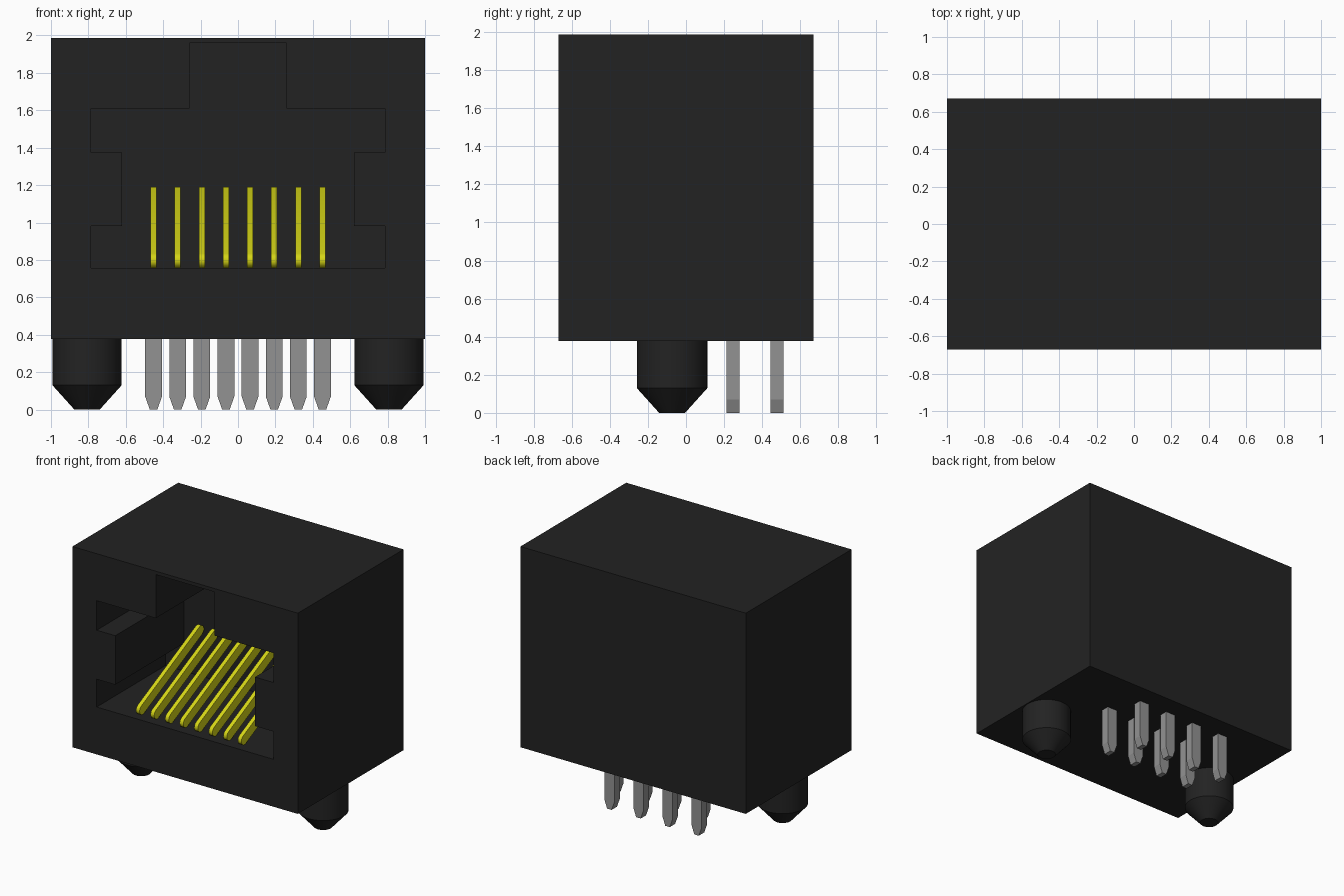
import bpy, bmesh, math

cube = bpy.data.objects.get("Cube")
if cube:
    bpy.data.objects.remove(cube, do_unlink=True)


def material(name, rgb):
    m = bpy.data.materials.new(name)
    m.use_nodes = True
    m.diffuse_color = (*rgb, 1)
    bsdf = next(n for n in m.node_tree.nodes if n.type == 'BSDF_PRINCIPLED')
    bsdf.inputs["Base Color"].default_value = (*rgb, 1)
    return m


BLACK = material("black plastic", (0.0165, 0.0165, 0.0165))
YELLOW = material("yellow contact", (0.66, 0.66, 0.008))
GREY = material("grey metal", (0.29, 0.29, 0.29))


def prism(name, outline, axis, start, end, mat):
    """Extrude a 2D outline along x (outline is y,z) or y (outline is x,z)."""
    bm = bmesh.new()
    place = (lambda a, b: (start, a, b)) if axis == 'x' else (lambda a, b: (a, start, b))
    face = bm.faces.new([bm.verts.new(place(a, b)) for a, b in outline])
    ext = bmesh.ops.extrude_face_region(bm, geom=[face])
    d = end - start
    bmesh.ops.translate(bm, vec=(d, 0, 0) if axis == 'x' else (0, d, 0),
                        verts=[v for v in ext["geom"] if isinstance(v, bmesh.types.BMVert)])
    bmesh.ops.recalc_face_normals(bm, faces=bm.faces)
    me = bpy.data.meshes.new(name)
    bm.to_mesh(me)
    bm.free()
    me.materials.append(mat)
    ob = bpy.data.objects.new(name, me)
    bpy.context.collection.objects.link(ob)
    return ob


def smooth(ob, angle=30):
    bpy.ops.object.select_all(action='DESELECT')
    ob.select_set(True)
    bpy.context.view_layer.objects.active = ob
    bpy.ops.object.shade_smooth_by_angle(angle=math.radians(angle))


# Housing block with the stepped plug opening cut into its front
FRONT, BACK, BOTTOM, TOP = -0.67, 0.67, 0.377, 1.987
housing = prism("housing", [(-1, BOTTOM), (1, BOTTOM), (1, TOP), (-1, TOP)],
                'y', FRONT, BACK, BLACK)
half = [(0.785, 0.757), (0.785, 0.98), (0.62, 0.98), (0.62, 1.373),
        (0.785, 1.373), (0.785, 1.61), (0.26, 1.61), (0.26, 1.96)]
opening = half + [(-x, z) for x, z in reversed(half)]
cutter = prism("opening_cutter", opening, 'y', FRONT - 0.1, 0.20, BLACK)
cutter.hide_render = True
mod = housing.modifiers.new("opening", 'BOOLEAN')
mod.operation = 'DIFFERENCE'
mod.solver = 'EXACT'
mod.object = cutter
bpy.context.view_layer.objects.active = housing
bpy.ops.object.modifier_apply(modifier=mod.name)
bpy.data.objects.remove(cutter, do_unlink=True)

# Slanted spring contact outline: a bar with rounded ends
y0, z0, y1, z1, r = -0.585, 0.798, 0.15, 1.15, 0.04
slope = math.atan2(z1 - z0, y1 - y0)
bar = []
for cy, cz, first in ((y1, z1, slope - math.pi / 2), (y0, z0, slope + math.pi / 2)):
    for k in range(9):
        a = first + math.pi * k / 8
        bar.append((cy + r * math.cos(a), cz + r * math.sin(a)))

# Eight contacts, and eight pins staggered over two rows
for i in range(8):
    x = -0.4515 + 0.129 * i
    contact = prism(f"contact_{i + 1}", bar, 'x', x - 0.016, x + 0.016, YELLOW)
    smooth(contact)
    y = 0.477 if i % 2 == 0 else 0.248
    pin = [(x - 0.045, 0.42), (x - 0.045, 0.07), (x - 0.02, 0.0),
           (x + 0.02, 0.0), (x + 0.045, 0.07), (x + 0.045, 0.42)]
    prism(f"pin_{i + 1}", pin, 'y', y - 0.034, y + 0.034, GREY)

# Tapered locating pegs
for side, name in ((1, "left_peg"), (-1, "right_peg")):
    bm = bmesh.new()
    for r_low, r_high, low, high in ((0.068, 0.185, 0.0, 0.13), (0.185, 0.185, 0.13, 0.40)):
        cone = bmesh.ops.create_cone(bm, cap_ends=True, segments=48, radius1=r_low,
                                     radius2=r_high, depth=high - low)
        bmesh.ops.translate(bm, vec=(side * 0.807, -0.073, (low + high) / 2),
                            verts=cone["verts"])
    # Join the two sections into one closed shell
    inner = [f for f in bm.faces if len(f.verts) > 4
             and abs(f.calc_center_median().z - 0.13) < 0.001]
    bmesh.ops.delete(bm, geom=inner, context='FACES_ONLY')
    bmesh.ops.remove_doubles(bm, verts=bm.verts, dist=0.0005)
    me = bpy.data.meshes.new(name)
    bm.to_mesh(me)
    bm.free()
    me.materials.append(BLACK)
    peg = bpy.data.objects.new(name, me)
    bpy.context.collection.objects.link(peg)
    smooth(peg)
